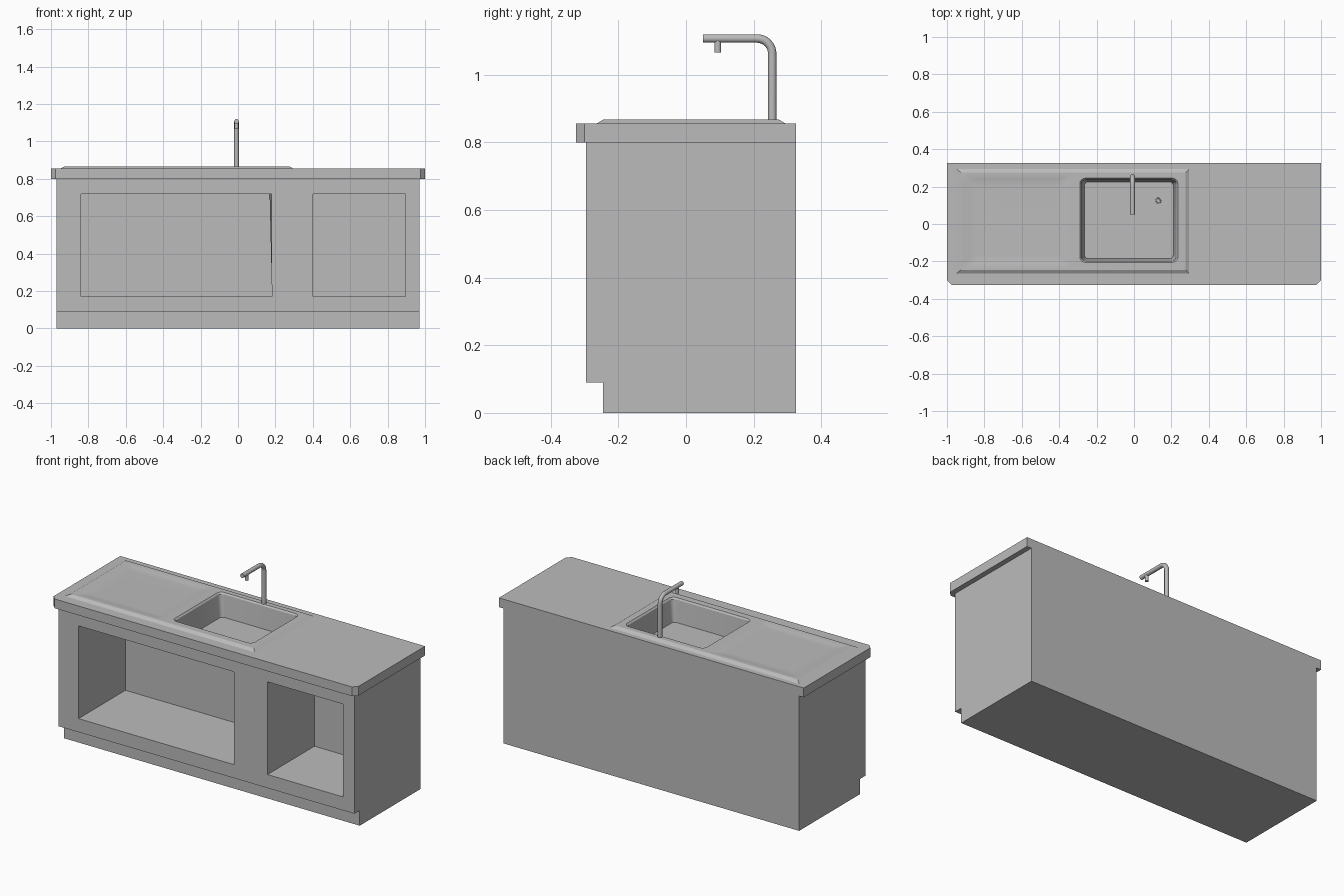
import bpy, bmesh, math
from mathutils import Vector

old = bpy.data.objects.get("Cube")
if old:
    bpy.data.objects.remove(old, do_unlink=True)

grey = bpy.data.materials.new("plain grey")
grey.use_nodes = True
tone = (0.5, 0.5, 0.5, 1)
grey.diffuse_color = tone
grey.node_tree.nodes["Principled BSDF"].inputs["Base Color"].default_value = tone


def rect(x0, x1, y0, y1, z, r=0, steps=4):
    """Rectangle ring at height z, with rounded corners when r is set."""
    if not r:
        return [(x0, y0, z), (x1, y0, z), (x1, y1, z), (x0, y1, z)]
    ring = []
    corners = [(x1 - r, y1 - r), (x0 + r, y1 - r), (x0 + r, y0 + r), (x1 - r, y0 + r)]
    for q, (cx, cy) in enumerate(corners):
        for i in range(steps + 1):
            a = (q + i / steps) * math.pi / 2
            ring.append((cx + r * math.cos(a), cy + r * math.sin(a), z))
    return ring


def circle(centre, u, v, r, n=16):
    return [tuple(centre + r * (u * math.cos(2 * math.pi * i / n) + v * math.sin(2 * math.pi * i / n)))
            for i in range(n)]


def loft(name, rings):
    """Closed solid through rings of equal length."""
    bm = bmesh.new()
    loops = [[bm.verts.new(p) for p in ring] for ring in rings]
    for a, b in zip(loops, loops[1:]):
        for i in range(len(a)):
            j = (i + 1) % len(a)
            bm.faces.new((a[i], a[j], b[j], b[i]))
    bm.faces.new(loops[0][::-1])
    bm.faces.new(loops[-1])
    bmesh.ops.recalc_face_normals(bm, faces=bm.faces)
    mesh = bpy.data.meshes.new(name)
    bm.to_mesh(mesh)
    bm.free()
    mesh.materials.append(grey)
    ob = bpy.data.objects.new(name, mesh)
    bpy.context.collection.objects.link(ob)
    return ob


def activate(ob):
    bpy.ops.object.select_all(action='DESELECT')
    ob.select_set(True)
    bpy.context.view_layer.objects.active = ob


def cut(ob, *cutters):
    activate(ob)
    for c in cutters:
        mod = ob.modifiers.new("cut", 'BOOLEAN')
        mod.operation, mod.solver, mod.object = 'DIFFERENCE', 'EXACT', c
        bpy.ops.object.modifier_apply(modifier=mod.name)


def smooth(ob, degrees):
    activate(ob)
    bpy.ops.object.shade_smooth_by_angle(angle=math.radians(degrees))


# Cabinet with a toe recess along the front
side = [(-0.245, 0), (0.325, 0), (0.325, 0.8), (-0.295, 0.8), (-0.295, 0.09), (-0.245, 0.09)]
cabinet = loft("cabinet", [[(x, y, z) for y, z in side] for x in (-0.97, 0.97)])

# Counter top with clipped front corners
plan = [(-0.975, -0.325), (0.975, -0.325), (1, -0.3), (1, 0.325), (-1, 0.325), (-1, -0.3)]
counter = loft("counter_top", [[(x, y, z) for x, y in plan] for z in (0.8, 0.855)])

# Raised sink surround with sloping edges
tray = loft("sink_surround", [rect(-0.95, 0.295, -0.265, 0.295, 0.855),
                              rect(-0.925, 0.275, -0.245, 0.275, 0.867)])

# Cutters: two open compartments, the bowl and the shallow drainer
shelf_left = loft("wide_opening_cutter", [rect(-0.84, 0.182, -0.4, 0.145, z) for z in (0.17, 0.72)])
shelf_left.data.vertices[6].co.x -= 0.013
shelf_right = loft("narrow_opening_cutter", [rect(0.4, 0.895, -0.4, 0.145, z) for z in (0.17, 0.72)])
bowl = loft("bowl_cutter", [
    rect(-0.265, 0.21, -0.185, 0.225, 0.73, 0.02),
    rect(-0.282, 0.227, -0.198, 0.238, 0.858, 0.025),
    rect(-0.29, 0.235, -0.205, 0.245, 0.867, 0.03),
    rect(-0.29, 0.235, -0.205, 0.245, 0.9, 0.03)])
drainer = loft("drainer_cutter", [
    rect(-0.84, -0.41, -0.17, 0.2, 0.8575, 0.02),
    rect(-0.88, -0.37, -0.21, 0.24, 0.861, 0.02),
    rect(-0.915, -0.33, -0.235, 0.265, 0.867, 0.02),
    rect(-0.915, -0.33, -0.235, 0.265, 0.9, 0.02)])

cut(cabinet, shelf_left, shelf_right, bowl)
cut(counter, bowl)
cut(tray, bowl, drainer)
for helper in (shelf_left, shelf_right, bowl, drainer):
    bpy.data.objects.remove(helper, do_unlink=True)

smooth(cabinet, 25)
smooth(counter, 25)
smooth(tray, 25)
tray.modifiers.new("flat tops", 'WEIGHTED_NORMAL').keep_sharp = True

# Tap: upright pipe, bend and horizontal arm
X, Y, Z = Vector((1, 0, 0)), Vector((0, 1, 0)), Vector((0, 0, 1))
tap_x, bend = -0.008, 0.045
elbow = Vector((tap_x, 0.255 - bend, 1.107 - bend))
rings = [circle(Vector((tap_x, 0.255, 0.86)), X, Y, 0.0125)]
for i in range(9):
    a = i * math.pi / 16
    out = Y * math.cos(a) + Z * math.sin(a)
    rings.append(circle(elbow + out * bend, X, out, 0.0125))
rings.append(circle(Vector((tap_x, 0.05, 1.107)), X, Z, 0.0125))
smooth(loft("tap_pipe", rings), 40)

# Spout nozzle under the arm
smooth(loft("tap_nozzle", [circle(Vector((tap_x, 0.094, z)), X, Y, 0.01) for z in (1.066, 1.1)]), 40)

# Drain ring in the bowl floor
bpy.ops.mesh.primitive_torus_add(location=(0.13, 0.125, 0.73), major_radius=0.013, minor_radius=0.003,
                                 major_segments=20, minor_segments=8)
drain = bpy.context.object
drain.name = "drain_ring"
drain.data.materials.append(grey)
smooth(drain, 40)
